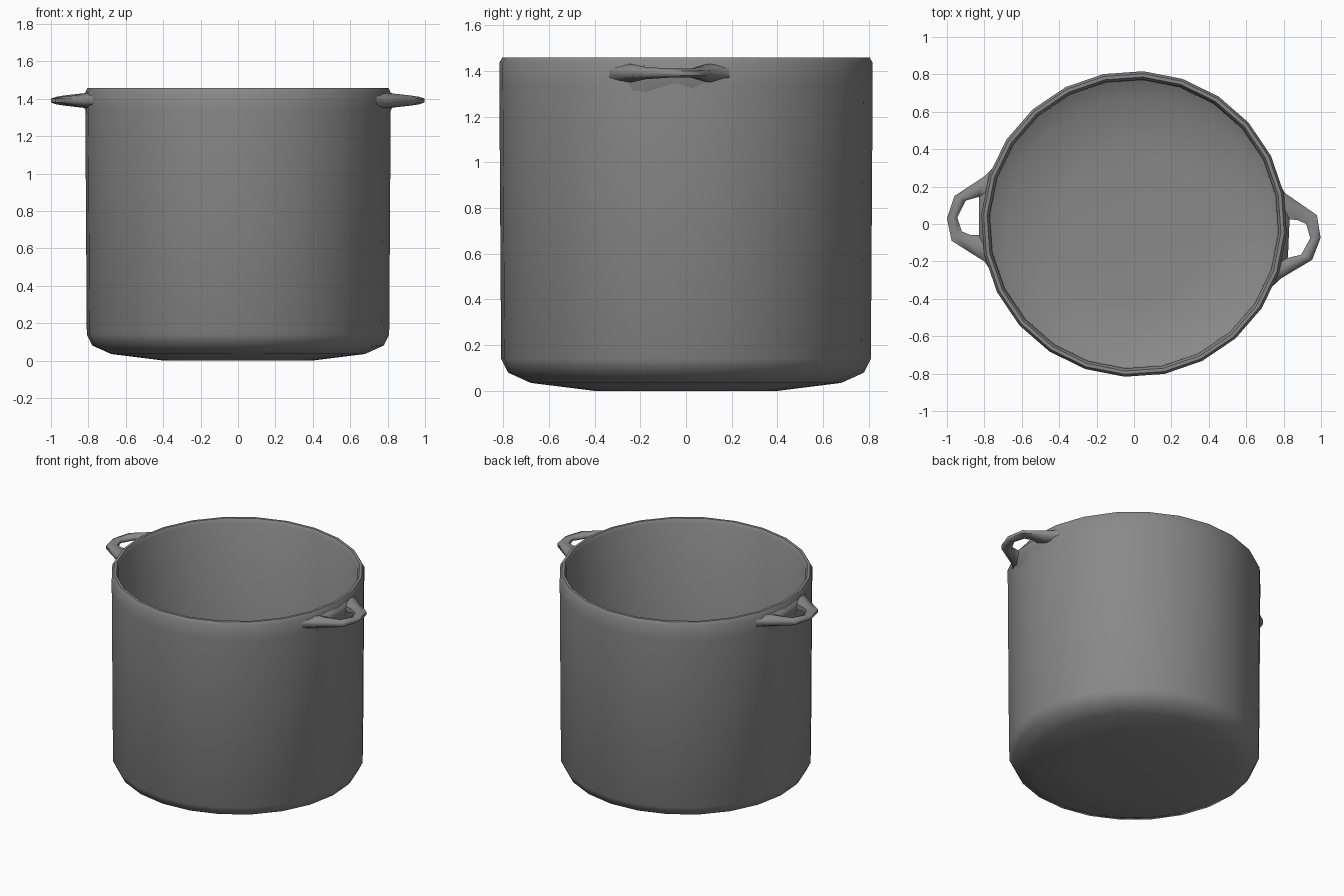
import bpy, bmesh
from math import cos, sin, tau, radians

if "Cube" in bpy.data.objects:
    bpy.data.objects.remove(bpy.data.objects["Cube"])

SIDES = 24
PHASE = radians(11.5)

# Dark grey finish
dark = bpy.data.materials.new("dark_grey")
dark.diffuse_color = (0.25, 0.25, 0.25, 1)
dark.use_nodes = True
dark.node_tree.nodes["Principled BSDF"].inputs["Base Color"].default_value = dark.diffuse_color


def finish(name, bm, angle):
    bmesh.ops.recalc_face_normals(bm, faces=bm.faces)
    mesh = bpy.data.meshes.new(name)
    bm.to_mesh(mesh)
    bm.free()
    mesh.materials.append(dark)
    obj = bpy.data.objects.new(name, mesh)
    bpy.context.collection.objects.link(obj)
    bpy.ops.object.select_all(action='DESELECT')
    obj.select_set(True)
    bpy.context.view_layer.objects.active = obj
    bpy.ops.object.shade_smooth_by_angle(angle=radians(angle))
    return obj


def bridge(bm, rings):
    n = len(rings[0])
    for a, b in zip(rings, rings[1:]):
        for i in range(n):
            j = (i + 1) % n
            bm.faces.new((a[i], a[j], b[j], b[i]))
    bm.faces.new(rings[0])
    bm.faces.new(rings[-1])


# Pot body: one closed lathe from underside, over the rim, to the inner floor
profile = [(0.40, 0.0), (0.68, 0.035), (0.78, 0.08), (0.81, 0.14),
           (0.818, 1.34), (0.818, 1.435), (0.805, 1.458), (0.787, 1.458),
           (0.773, 1.435), (0.770, 0.11), (0.68, 0.06), (0.40, 0.035)]
bm = bmesh.new()
rings = [[bm.verts.new((r * cos(PHASE + tau * i / SIDES),
                        r * sin(PHASE + tau * i / SIDES), z))
          for i in range(SIDES)] for r, z in profile]
bridge(bm, rings)
finish("pot_body", bm, 50)

# Loop handle stations: outer x, y, inner x, y, half height
stations = [(-0.715, 0.34, -0.78, 0.14, 0.04),
            (-0.80, 0.255, -0.83, 0.145, 0.04),
            (-0.96, 0.15, -0.90, 0.125, 0.027),
            (-1.00, 0.03, -0.945, 0.035, 0.02),
            (-0.975, -0.09, -0.92, -0.04, 0.02),
            (-0.88, -0.15, -0.87, -0.06, 0.027),
            (-0.80, -0.20, -0.83, -0.06, 0.04),
            (-0.725, -0.31, -0.785, -0.06, 0.04)]


def handle(name, degrees):
    c, s = cos(radians(degrees)), sin(radians(degrees))

    def vert(x, y, z):
        return bm.verts.new((c * x - s * y, s * x + c * y, z))

    bm = bmesh.new()
    rings = []
    for ox, oy, ix, iy, h in stations:
        # six-sided section from outer edge (t=0) to inner edge (t=1)
        rings.append([vert(ox + (ix - ox) * t, oy + (iy - oy) * t, 1.39 + k * h)
                      for t, k in ((0, -.5), (.5, -1), (1, -.5),
                                   (1, .5), (.5, 1), (0, .5))])
    bridge(bm, rings)
    # collar flaring into the wall along the hole's inner edge
    rings = [[vert(x, y, z) for x, z in
              ((-back, 1.28), (-front, 1.37), (-front, 1.41), (-back, 1.43))]
             for y, back, front in ((0.24, 0.765, 0.78), (0.14, 0.785, 0.83),
                                    (-0.06, 0.79, 0.83), (-0.19, 0.77, 0.79))]
    bridge(bm, rings)
    finish(name, bm, 70)


handle("left_handle", 0)
handle("right_handle", 177.5)
